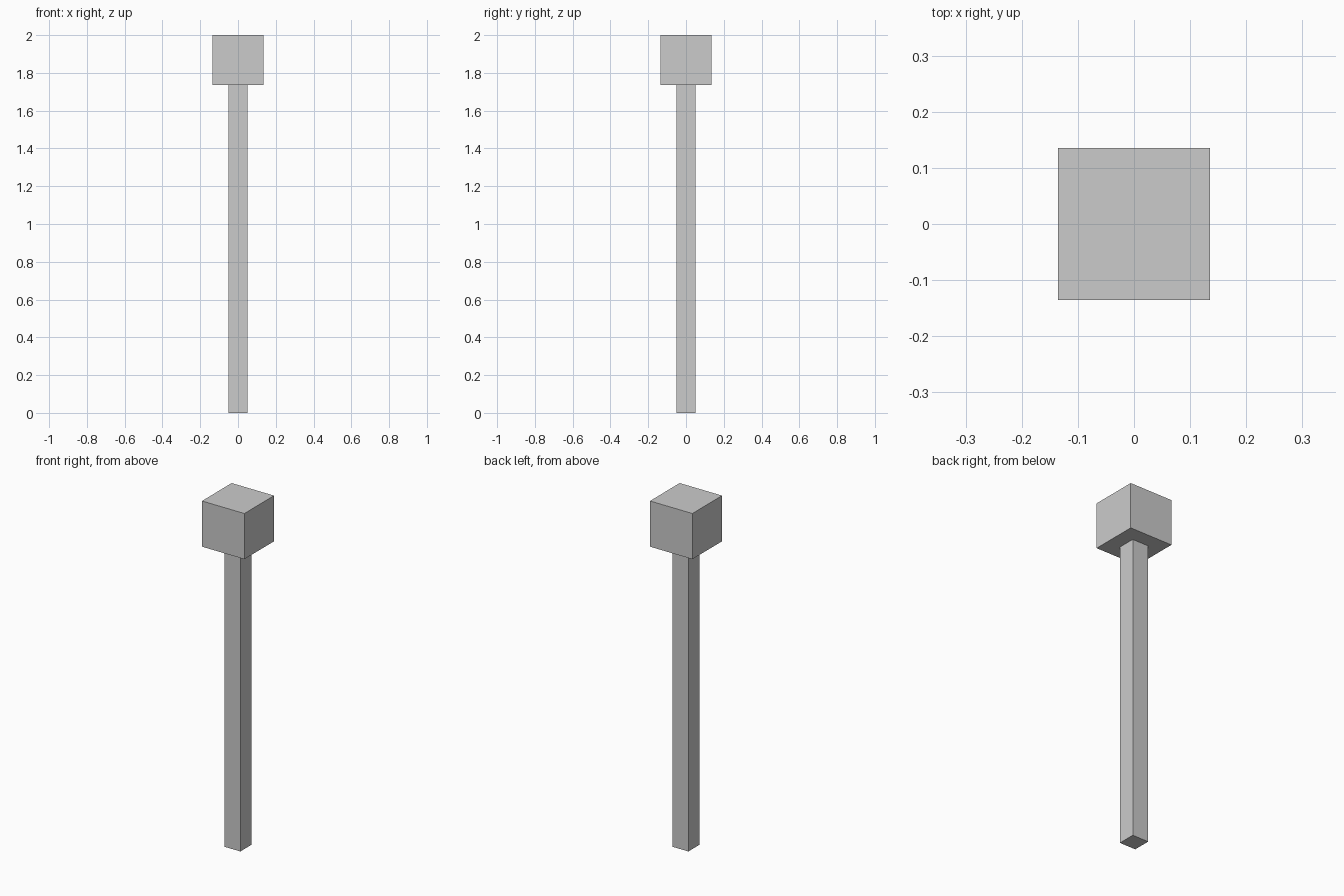
import bpy

if "Cube" in bpy.data.objects:
    bpy.data.objects.remove(bpy.data.objects["Cube"])


def box(name, width, z0, z1):
    """Square upright block between two heights."""
    bpy.ops.mesh.primitive_cube_add(size=1, location=(0, 0, (z0 + z1) / 2))
    obj = bpy.context.object
    obj.name = name
    obj.scale = (width, width, z1 - z0)
    bpy.ops.object.transform_apply(location=False, rotation=False, scale=True)
    return obj


HEAD_BOTTOM = 1.737

# Slim square post
box("post", 0.102, 0.0, HEAD_BOTTOM)

# Block on top of the post
box("head_block", 0.27, HEAD_BOTTOM, 2.0)
